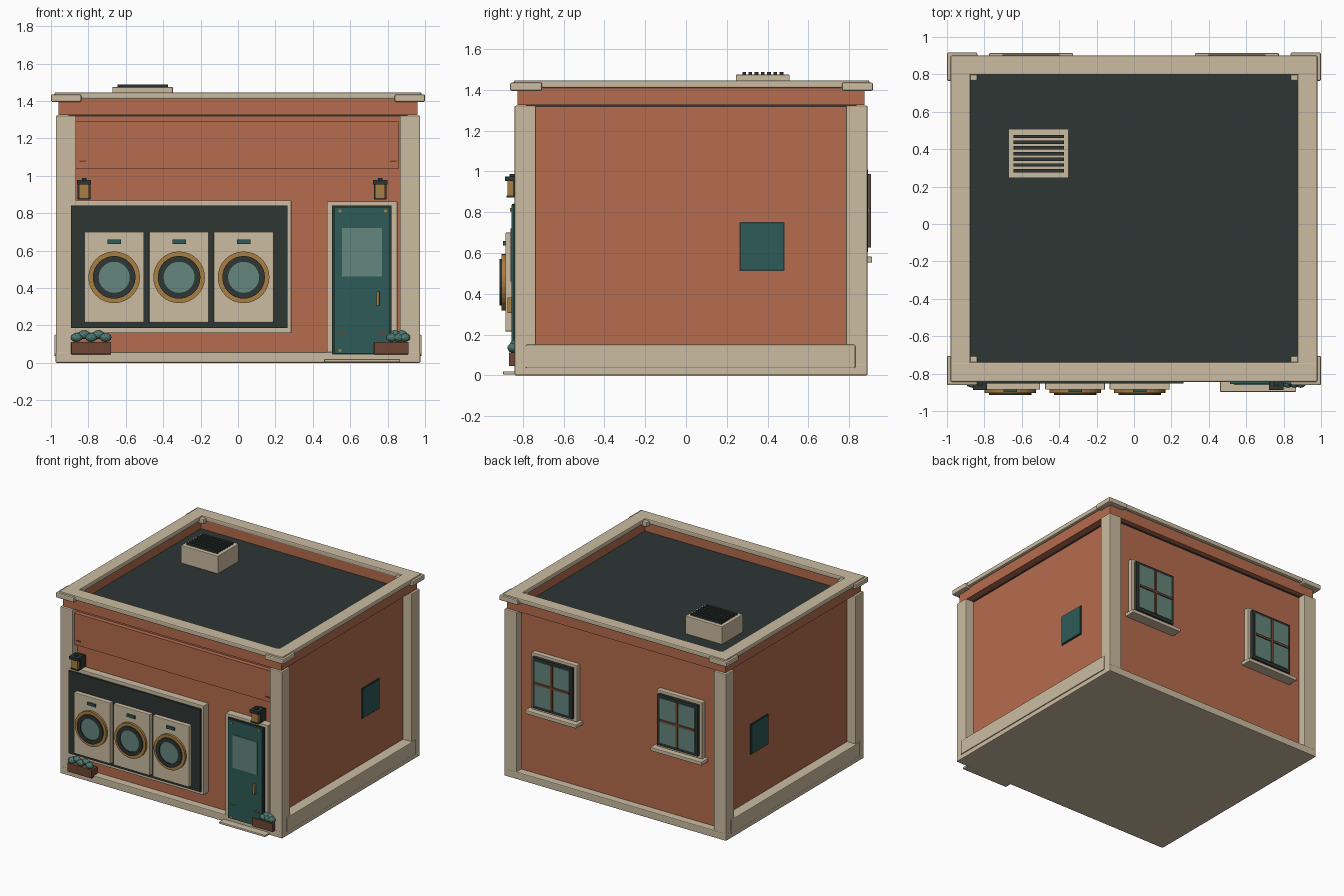
import bpy, math

if "Cube" in bpy.data.objects:
    bpy.data.objects.remove(bpy.data.objects["Cube"])

def material(name, rgb):
    lin = [(c / 255 / 12.92) if c < 11 else ((c / 255 + 0.055) / 1.055) ** 2.4 for c in rgb]
    m = bpy.data.materials.new(name)
    m.diffuse_color = (*lin, 1)
    m.use_nodes = True
    m.node_tree.nodes["Principled BSDF"].inputs["Base Color"].default_value = m.diffuse_color
    return m

BRICK = material("brick", (181, 108, 77))
CREAM = material("cream_trim", (203, 188, 161))
DARK = material("charcoal", (45, 54, 52))
TEAL = material("deep_teal", (45, 91, 87))
GLASS = material("pale_glass", (100, 134, 124))
GOLD = material("brass", (170, 126, 66))
BROWN = material("brown_wood", (112, 70, 52))
LEAF = material("leaf", (78, 122, 114))

def finish(ob, name, mat, bevel=0):
    ob.name = name
    ob.data.materials.append(mat)
    if bevel:
        b = ob.modifiers.new("soft_edge", 'BEVEL')
        b.width = bevel
        b.segments = 2
    return ob

def box(name, mat, x, y, z, bevel=0):
    """Box from (min, max) pairs."""
    bpy.ops.mesh.primitive_cube_add(size=1)
    ob = bpy.context.object
    ctr = [(a + b) / 2 for a, b in (x, y, z)]
    dim = [abs(b - a) for a, b in (x, y, z)]
    for v in ob.data.vertices:
        v.co = [c + d * k for c, d, k in zip(ctr, dim, v.co)]
    return finish(ob, name, mat, bevel)

def span(c, h):
    return (c - h, c + h)

def disc(name, mat, x, z, r, y0, y1, sides=32):
    bpy.ops.mesh.primitive_cylinder_add(vertices=sides, radius=r, depth=abs(y1 - y0),
                                        location=(x, (y0 + y1) / 2, z), rotation=(math.pi / 2, 0, 0))
    bpy.ops.object.shade_smooth_by_angle()
    return finish(bpy.context.object, name, mat)

def ring(name, mat, x, z, r0, r1, y0, y1, n=32):
    """Square-section ring facing the front."""
    prof = [(r0, y0), (r1, y0), (r1, y1), (r0, y1)]
    verts = [(x + r * math.cos(2 * math.pi * i / n), y, z + r * math.sin(2 * math.pi * i / n))
             for i in range(n) for r, y in prof]
    faces = [(4 * i + j, 4 * i + (j + 1) % 4, 4 * ((i + 1) % n) + (j + 1) % 4, 4 * ((i + 1) % n) + j)
             for i in range(n) for j in range(4)]
    me = bpy.data.meshes.new(name)
    me.from_pydata(verts, [], faces)
    ob = bpy.data.objects.new(name, me)
    bpy.context.collection.objects.link(ob)
    return finish(ob, name, mat)

# Body, plinth and roof
box("brick_body", BRICK, (-0.90, 0.90), (-0.78, 0.83), (0.03, 1.32))
box("plinth", CREAM, (-0.975, 0.975), (-0.84, 0.89), (0, 0.058), 0.006)
box("roof_deck", DARK, (-0.905, 0.905), (-0.785, 0.835), (1.316, 1.335))
box("sign_band", BRICK, (-0.865, 0.86), (-0.815, -0.77), (1.04, 1.29))
for s in (-1, 1):
    box("sign_bracket", BROWN, span(0.83 * s, 0.018), (-0.82, -0.81), (1.073, 1.081))
    box("side_base", CREAM, (0.88 * s, 0.982 * s), (-0.785, 0.83), (0.035, 0.15), 0.006)
    box("side_parapet", BRICK, (0.89 * s, 0.96 * s), (-0.825, 0.875), (1.325, 1.42))
    box("side_cornice", CREAM, (0.875 * s, 0.982 * s), (-0.84, 0.897), (1.408, 1.445), 0.008)
    # Side vent plate
    box("side_plate_edge", DARK, (0.89 * s, 0.906 * s), (0.262, 0.482), (0.512, 0.752))
    box("side_plate", TEAL, (0.89 * s, 0.911 * s), (0.269, 0.475), (0.519, 0.745))
    # Corner posts and cap blocks
    for y0, y1, c0, c1 in ((-0.84, -0.735, -0.862, -0.705), (0.785, 0.89, 0.765, 0.917)):
        box("corner_post", CREAM, (0.865 * s, 0.974 * s), (y0, y1), (0.05, 1.322), 0.006)
        box("corner_cap", CREAM, (0.838 * s, 1.0 * s), (c0, c1), (1.395, 1.435), 0.008)
for y0, y1, c0, c1 in ((-0.825, -0.755, -0.845, -0.737), (0.805, 0.875, 0.797, 0.90)):
    box("end_parapet", BRICK, (-0.92, 0.92), (y0, y1), (1.325, 1.42))
    box("end_cornice", CREAM, (-0.98, 0.98), (c0, c1), (1.409, 1.446), 0.008)

# Roof vent box with fins
box("vent_box", CREAM, (-0.672, -0.348), (0.245, 0.508), (1.33, 1.474), 0.004)
for i in range(7):
    box("vent_fin", DARK, (-0.645, -0.375), span(0.285 + 0.0305 * i, 0.009), (1.46, 1.488))

# Shop window with three washing machines
box("shop_frame", CREAM, (-0.885, 0.285), (-0.837, -0.77), (0.158, 0.868), 0.005)
box("shop_panel", DARK, (-0.892, 0.265), (-0.852, -0.78), (0.185, 0.84))
for x in (-0.662, -0.315, 0.03):
    box("washer_body", CREAM, span(x, 0.16), (-0.886, -0.84), (0.215, 0.70), 0.005)
    box("washer_display", TEAL, span(x, 0.036), (-0.897, -0.88), (0.636, 0.658))
    ring("washer_brass_ring", GOLD, x, 0.457, 0.108, 0.138, -0.904, -0.88)
    ring("washer_dark_ring", DARK, x, 0.457, 0.083, 0.114, -0.914, -0.88)
    disc("washer_glass", GLASS, x, 0.457, 0.087, -0.906, -0.88)

# Door with step
box("door_frame", CREAM, (0.475, 0.852), (-0.837, -0.77), (0.03, 0.864), 0.005)
box("door_edge", DARK, (0.503, 0.822), (-0.846, -0.78), (0.045, 0.842))
box("door_leaf", TEAL, (0.513, 0.812), (-0.856, -0.80), (0.05, 0.834))
box("door_glass", GLASS, (0.555, 0.77), (-0.861, -0.85), (0.46, 0.72))
box("door_handle", GOLD, span(0.748, 0.008), (-0.875, -0.85), (0.305, 0.382), 0.003)
box("door_step", CREAM, (0.46, 0.866), (-0.897, -0.80), (0.004, 0.02), 0.004)
for x in (0.545, 0.788):
    box("door_mark", BROWN, span(x + (0.01 if x < 0.6 else -0.02), 0.02), (-0.859, -0.85), (0.158, 0.165))
    for z in (0.065, 0.812):
        disc("door_stud", GOLD, x, z, 0.009, -0.862, -0.85, 12)

# Lanterns
for x in (-0.823, 0.76):
    box("lantern_back", DARK, span(x, 0.034), (-0.848, -0.77), (0.874, 0.965))
    box("lantern_body", GOLD, span(x, 0.027), (-0.875, -0.84), (0.88, 0.958))
    box("lantern_base", DARK, span(x, 0.033), (-0.879, -0.81), (0.872, 0.882))
    box("lantern_cap", DARK, span(x, 0.038), (-0.888, -0.81), (0.953, 0.976))
    box("lantern_tip", DARK, span(x, 0.012), (-0.865, -0.84), (0.975, 0.988))

# Planters with leafy clumps
for x0, x1 in ((-0.892, -0.678), (0.728, 0.912)):
    box("planter", BROWN, (x0, x1), (-0.868, -0.79), (0.045, 0.112), 0.004)
    for i in range(5):
        t = (i + 0.75) / 5.5
        if x0 > 0:
            t = 0.45 + 0.5 * t
        bpy.ops.mesh.primitive_ico_sphere_add(subdivisions=2, radius=1,
            location=(x0 + t * (x1 - x0), -0.85 + 0.012 * (i % 2), 0.135 + 0.015 * (i % 2)))
        leaf = bpy.context.object
        leaf.scale = (0.032, 0.026, 0.024)
        finish(leaf, "leaf_clump", LEAF)

# Rear windows
for x in (-0.55, 0.55):
    box("rear_window_frame", CREAM, span(x, 0.20), (0.82, 0.868), (0.58, 1.03), 0.005)
    box("rear_window_sill", CREAM, span(x, 0.225), (0.82, 0.913), (0.553, 0.582), 0.005)
    box("rear_window_surround", DARK, span(x, 0.175), (0.83, 0.892), (0.605, 1.008))
    box("rear_window_glass", GLASS, span(x, 0.153), (0.85, 0.898), (0.63, 0.985))
    box("rear_window_upright", BROWN, span(x, 0.009), (0.86, 0.906), (0.628, 0.988))
    box("rear_window_crossbar", BROWN, span(x, 0.153), (0.86, 0.906), (0.80, 0.818))
